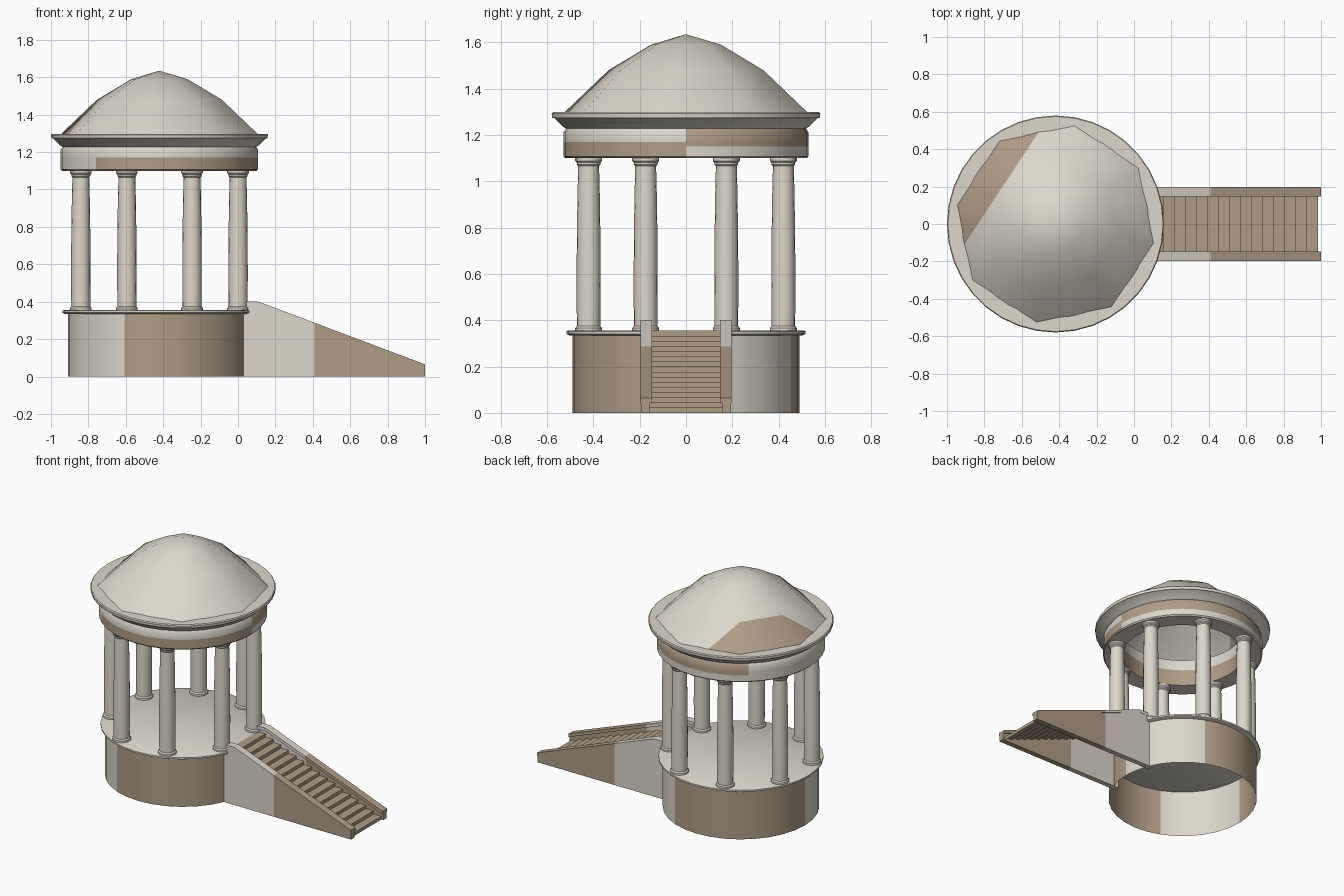
import bpy, bmesh, math
from mathutils import Vector

if "Cube" in bpy.data.objects:
    bpy.data.objects.remove(bpy.data.objects["Cube"])

CX = -0.42  # axis of the round pavilion


def material(name, rgb):
    m = bpy.data.materials.new(name)
    m.diffuse_color = (*rgb, 1)
    m.use_nodes = True
    m.node_tree.nodes["Principled BSDF"].inputs["Base Color"].default_value = m.diffuse_color
    return m


STONE = material("pale stone", (0.72, 0.68, 0.60))
TAN = material("tan stone", (0.43, 0.335, 0.24))


def finish(name, bm, rule=None, mats=(STONE, TAN), smooth=35):
    """Make an object; rule(center, normal) gives True for the tan faces."""
    bm.normal_update()
    for f in bm.faces:
        f.material_index = int(bool(rule and rule(f.calc_center_median(), f.normal)))
    me = bpy.data.meshes.new(name)
    bm.to_mesh(me)
    bm.free()
    for m in mats:
        me.materials.append(m)
    ob = bpy.data.objects.new(name, me)
    bpy.context.collection.objects.link(ob)
    if smooth:
        bpy.ops.object.select_all(action='DESELECT')
        ob.select_set(True)
        bpy.context.view_layer.objects.active = ob
        bpy.ops.object.shade_smooth_by_angle(angle=math.radians(smooth))
    return ob


def lathe(profile, n, cx=CX, cy=0.0, start=0.0):
    """Revolve (radius, z) points; radius 0 becomes a pole."""
    bm = bmesh.new()
    rings = []
    for r, z in profile:
        if r == 0:
            rings.append([bm.verts.new((cx, cy, z))] * n)
        else:
            rings.append([bm.verts.new((cx + r * math.cos(start + 2 * math.pi * i / n),
                                        cy + r * math.sin(start + 2 * math.pi * i / n), z))
                          for i in range(n)])
    for a, b in zip(rings, rings[1:]):
        for i in range(n):
            j = (i + 1) % n
            vs = []
            for v in (a[i], a[j], b[j], b[i]):
                if v not in vs:
                    vs.append(v)
            bm.faces.new(vs)
    return bm


def extrude_y(points, y0, y1):
    """Prism from an x-z outline."""
    bm = bmesh.new()
    f = bm.faces.new([bm.verts.new((x, y0, z)) for x, z in points])
    ext = bmesh.ops.extrude_face_region(bm, geom=[f])
    bmesh.ops.translate(bm, vec=(0, y1 - y0, 0),
                        verts=[g for g in ext['geom'] if isinstance(g, bmesh.types.BMVert)])
    bmesh.ops.recalc_face_normals(bm, faces=bm.faces)
    return bm


def azimuth(c):
    return math.degrees(math.atan2(c.y, c.x - CX)) % 360


# Base drum, open below, with two tan arcs
finish("base_drum", lathe([(0.49, 0), (0.49, 0.34)], 32),
       lambda c, n: 67.5 < azimuth(c) < 180 or azimuth(c) > 247.5)

# Floor slab
finish("floor_slab", lathe([(0, 0.335), (0.505, 0.335), (0.517, 0.341),
                            (0.517, 0.352), (0.512, 0.355), (0, 0.355)], 32))

# Eight columns
COLUMN = [(0.058, 0.355), (0.058, 0.367), (0.051, 0.375), (0.052, 0.55), (0.051, 0.75),
          (0.048, 0.95), (0.045, 1.065), (0.051, 1.072), (0.051, 1.080),
          (0.058, 1.088), (0.058, 1.102)]
for k in range(8):
    a = math.radians(22.5 + 45 * k)
    finish(f"column_{k + 1}", lathe(COLUMN, 16, CX + 0.455 * math.cos(a), 0.455 * math.sin(a)))


# Entablature ring and cornice, with tan bands
def frieze(c, n):
    r, a = math.hypot(c.x - CX, c.y), azimuth(c)
    if r < 0.42:
        return 1.10 < c.z < 1.22 and abs(n.z) < 0.5
    if r > 0.535 or abs(n.z) > 0.8:
        return False
    return (1.15 < c.z < 1.222 and a < 130) or (c.z < 1.17 and a > 230)


RING = [(0.40, 1.29), (0.40, 1.215), (0.40, 1.10), (0.52, 1.10), (0.528, 1.108), (0.528, 1.15),
        (0.528, 1.17), (0.528, 1.212), (0.518, 1.228), (0.533, 1.237), (0.568, 1.272),
        (0.578, 1.274), (0.58, 1.292), (0.575, 1.298), (0.50, 1.298)]
finish("entablature", lathe(RING, 36), frieze)

# Eight-sided dome with one tan patch cut along a chord
dome = lathe([(0.548, 1.285), (0.34, 1.48), (0.153, 1.59), (0, 1.635)], 8, start=math.radians(34))
d = Vector((math.cos(math.radians(146.5)), math.sin(math.radians(146.5)), 0))
cut = Vector((CX, 0, 0)) + d * 0.346
bmesh.ops.bisect_plane(dome, geom=dome.verts[:] + dome.edges[:] + dome.faces[:],
                       plane_co=cut, plane_no=d)
# only faces fully outside the chord are tan
finish("dome", dome, lambda c, n: (c - cut).dot(d) > 0, smooth=60)

# Stair side walls and copings, pale near the pavilion and tan further out
SPLIT = 0.41
for side, label in ((-1, "front"), (1, "back")):
    for part, drop, y0, y1 in (("wall", None, 0.158, 0.195), ("coping", 0.022, 0.147, 0.197)):
        top = [(0.03, 0.40), (0.11, 0.40), (1.0, 0.065)]
        if drop is None:
            low = [(1.0, 0.0), (0.0, 0.0), (0.0, 0.33), (0.03, 0.33)]
            top = [(x, z - 0.01) for x, z in top]
        else:
            low = [(x, z - drop) for x, z in reversed(top)]
        bm = extrude_y(top + low, side * y0, side * y1)
        bmesh.ops.bisect_plane(bm, geom=bm.verts[:] + bm.edges[:] + bm.faces[:],
                               plane_co=(SPLIT, 0, 0), plane_no=(1, 0, 0))
        finish(f"stair_{part}_{label}", bm, lambda c, n: c.x > SPLIT, smooth=0)

# Stair treads and risers as one zigzag sheet, open below
STEPS, X0, X1, TOP = 16, 0.10, 0.985, 0.355
path = [(0.04, TOP)]
for i in range(STEPS):
    x = X0 + (X1 - X0) * i / (STEPS - 1)
    path += [(x, TOP * (1 - i / STEPS)), (x, TOP * (1 - (i + 1) / STEPS))]
bm = bmesh.new()
rows = [(bm.verts.new((x, -0.16, z)), bm.verts.new((x, 0.16, z))) for x, z in path]
for a, b in zip(rows, rows[1:]):
    bm.faces.new((a[0], b[0], b[1], a[1]))
finish("stair_steps", bm, lambda c, n: True, smooth=0)
